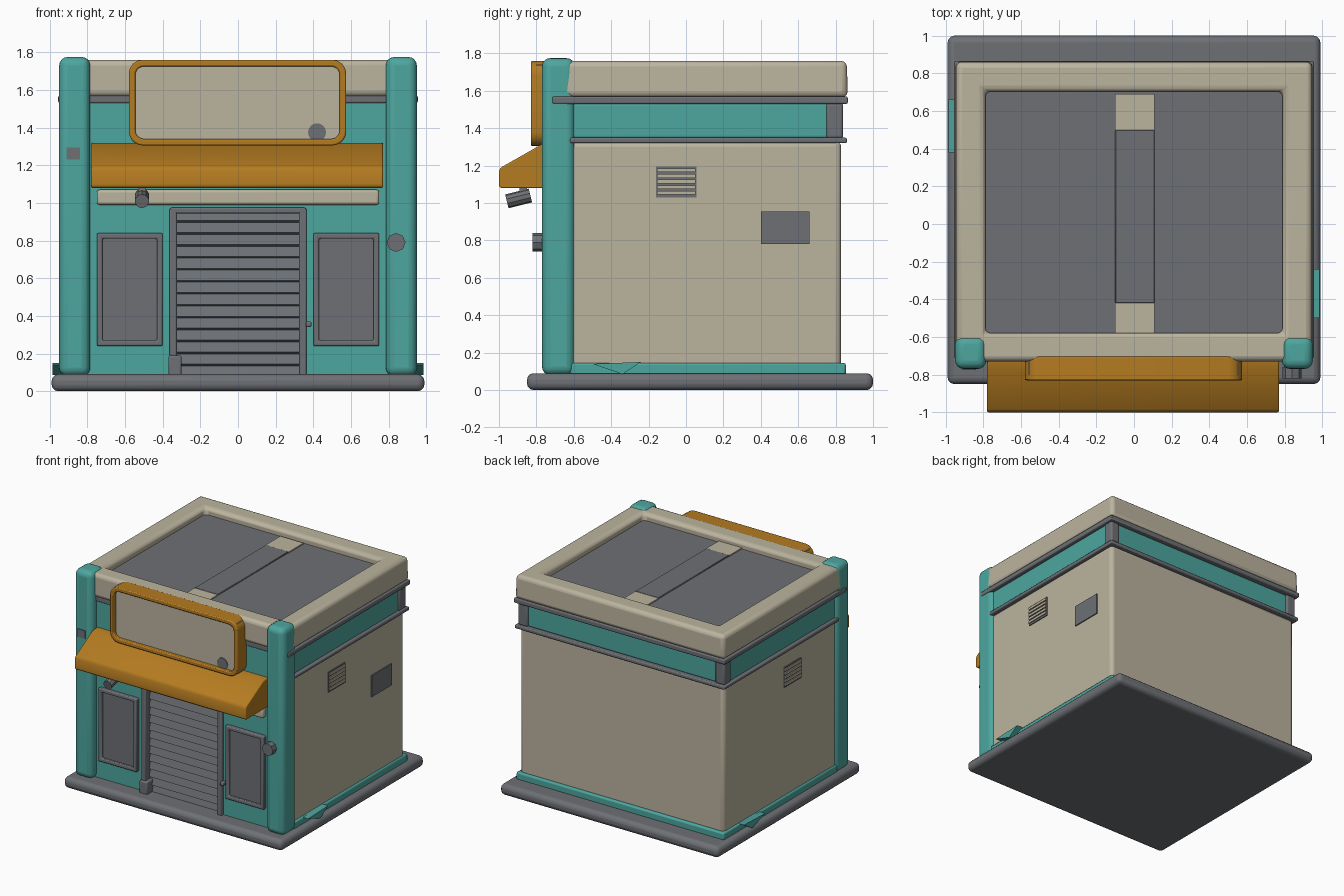
import bpy, bmesh, math
from mathutils import Vector

if "Cube" in bpy.data.objects:
    bpy.data.objects.remove(bpy.data.objects["Cube"])


def mat(name, r, g, b):
    m = bpy.data.materials.new(name)
    m.diffuse_color = (r, g, b, 1)
    m.use_nodes = True
    m.node_tree.nodes["Principled BSDF"].inputs["Base Color"].default_value = m.diffuse_color
    return m


TEAL = mat("teal", 0.075, 0.38, 0.345)
CREAM = mat("cream", 0.50, 0.455, 0.345)
ORANGE = mat("orange", 0.46, 0.20, 0.015)
GREY = mat("grey", 0.155, 0.163, 0.178)


def finish(name, bm, m, bevel=0, seg=3):
    bmesh.ops.recalc_face_normals(bm, faces=bm.faces)
    me = bpy.data.meshes.new(name)
    bm.to_mesh(me)
    bm.free()
    me.materials.append(m)
    o = bpy.data.objects.new(name, me)
    bpy.context.collection.objects.link(o)
    if bevel:
        b = o.modifiers.new("bevel", 'BEVEL')
        b.width, b.segments, b.limit_method = bevel, seg, 'ANGLE'
        bpy.ops.object.select_all(action='DESELECT')
        o.select_set(True)
        bpy.context.view_layer.objects.active = o
        bpy.ops.object.shade_smooth_by_angle(angle=math.radians(40))
    return o


def box(name, x, y, z, m, bevel=0, seg=3):
    bm = bmesh.new()
    bmesh.ops.create_cube(bm, size=1)
    for v in bm.verts:
        v.co = [r[0] + (c + 0.5) * (r[1] - r[0]) for c, r in zip(v.co, (x, y, z))]
    return finish(name, bm, m, bevel, seg)


def prism(name, pts, x0, x1, m, bevel=0):
    """Side profile in (y, z) extruded along x."""
    bm = bmesh.new()
    f = bm.faces.new([bm.verts.new((x0, y, z)) for y, z in pts])
    r = bmesh.ops.extrude_face_region(bm, geom=[f])
    vs = [e for e in r["geom"] if isinstance(e, bmesh.types.BMVert)]
    bmesh.ops.translate(bm, verts=vs, vec=(x1 - x0, 0, 0))
    return finish(name, bm, m, bevel)


def ring(name, loops, m, bevel=0, seg=3):
    """Closed frame swept through a list of equal point loops."""
    bm = bmesh.new()
    rows = [[bm.verts.new(p) for p in lp] for lp in loops]
    n = len(rows[0])
    for i, a in enumerate(rows):
        b = rows[(i + 1) % len(rows)]
        for j in range(n):
            k = (j + 1) % n
            bm.faces.new((a[j], a[k], b[k], b[j]))
    return finish(name, bm, m, bevel, seg)


def rect(x0, x1, y0, y1, z):
    return [(x0, y0, z), (x1, y0, z), (x1, y1, z), (x0, y1, z)]


def front_rect(x0, x1, z0, z1, y, r=0.0, seg=5):
    """Rectangle facing the front, with optional rounded corners."""
    if not r:
        return [(x0, y, z0), (x1, y, z0), (x1, y, z1), (x0, y, z1)]
    pts = []
    corners = ((x1 - r, z1 - r), (x0 + r, z1 - r), (x0 + r, z0 + r), (x1 - r, z0 + r))
    for q, (cx, cz) in enumerate(corners):
        for i in range(seg + 1):
            a = math.pi / 2 * (q + i / seg)
            pts.append((cx + r * math.cos(a), y, cz + r * math.sin(a)))
    return pts


def cylinder(name, centre, radius, depth, m, direction=(0, 1, 0), n=16):
    bm = bmesh.new()
    bmesh.ops.create_cone(bm, cap_ends=True, segments=n, radius1=radius, radius2=radius, depth=depth)
    o = finish(name, bm, m)
    o.rotation_euler = Vector(direction).to_track_quat('Z', 'Y').to_euler()
    o.location = centre
    return o


# Base slab, wall block and skirting
box("base_slab", (-0.99, 0.99), (-0.85, 1.0), (0, 0.09), GREY, 0.035)
box("walls", (-0.925, 0.925), (-0.64, 0.83), (0.08, 1.33), CREAM, 0.03)
box("skirting", (-0.94, 0.94), (-0.62, 0.855), (0.08, 0.145), TEAL, 0.012, 2)

# Cornice: two ledges with a recessed band and corner caps
box("lower_ledge", (-0.95, 0.95), (-0.62, 0.86), (1.32, 1.35), GREY, 0.008, 2)
box("cornice_band", (-0.925, 0.925), (-0.66, 0.825), (1.34, 1.54), TEAL, 0.02)
box("upper_ledge", (-0.955, 0.955), (-0.715, 0.865), (1.53, 1.57), GREY, 0.008, 2)
for s, side in ((-1, "left"), (1, "right")):
    box("cornice_corner_" + side, sorted((s * 0.85, s * 0.935)), (0.75, 0.84), (1.345, 1.535), GREY, 0.015)

# Roof parapet and sunken deck
ring("parapet", [rect(-0.95, 0.95, -0.73, 0.865, 1.565), rect(-0.945, 0.945, -0.73, 0.86, 1.76),
                 rect(-0.79, 0.79, -0.58, 0.705, 1.76), rect(-0.79, 0.79, -0.58, 0.705, 1.565)],
     CREAM, 0.03)
box("roof_deck", (-0.83, 0.83), (-0.62, 0.75), (1.56, 1.70), GREY)
box("roof_strip", (-0.10, 0.11), (-0.42, 0.50), (1.70, 1.712), GREY, 0.004, 1)
box("roof_strip_front_end", (-0.10, 0.11), (-0.58, -0.42), (1.70, 1.71), CREAM)
box("roof_strip_back_end", (-0.10, 0.11), (0.50, 0.69), (1.70, 1.71), CREAM)

# Front facade around the doorway
box("facade_top", (-0.82, 0.82), (-0.71, -0.63), (0.97, 1.54), TEAL)
for s, side in ((-1, "left"), (1, "right")):
    xs = lambda a, b: sorted((s * a, s * b))
    box("facade_" + side, xs(0.345, 0.82), (-0.71, -0.63), (0.08, 0.98), TEAL)
    box("corner_column_" + side, xs(0.785, 0.95), (-0.77, -0.595), (0.08, 1.775), TEAL, 0.045, 4)
    # Framed window
    a, b = xs(0.40, 0.75)
    ring("window_frame_" + side,
         [front_rect(a, b, 0.24, 0.84, -0.70), front_rect(a, b, 0.24, 0.84, -0.74),
          front_rect(a + 0.03, b - 0.03, 0.27, 0.81, -0.74), front_rect(a + 0.03, b - 0.03, 0.27, 0.81, -0.70)],
         GREY, 0.008, 2)
    box("window_pane_" + side, (a + 0.02, b - 0.02), (-0.718, -0.70), (0.26, 0.82), GREY)
    # Door post
    box("door_post_" + side, xs(0.325, 0.365), (-0.735, -0.64), (0.08, 0.97), GREY, 0.008, 2)
    # Side wall vent with slats
    box("vent_back_" + side, xs(0.92, 0.933), (-0.16, 0.055), (1.03, 1.195), GREY)
    for i in range(5):
        z = 1.045 + i * 0.03
        box(f"vent_slat_{side}_{i}", xs(0.925, 0.942), (-0.155, 0.05), (z, z + 0.02), CREAM)
box("door_foot", (-0.37, -0.30), (-0.75, -0.64), (0.08, 0.19), GREY, 0.01, 2)
box("door_head", (-0.36, 0.36), (-0.735, -0.64), (0.945, 0.975), GREY, 0.008, 2)
box("door_handle", (0.36, 0.39), (-0.75, -0.70), (0.34, 0.37), GREY, 0.008, 2)

# Roller shutter with a saw-tooth profile
prof = [(-0.63, 0.97), (-0.63, 0.08)]
n = 14
for i in range(n):
    z = 0.08 + i * 0.89 / n
    prof += [(-0.685, z), (-0.668, z + 0.85 * 0.89 / n)]
prism("roller_shutter", prof, -0.34, 0.34, GREY)

# Cream beam, awning and sign
box("lintel_beam", (-0.75, 0.75), (-0.75, -0.69), (0.99, 1.07), CREAM, 0.015)
prism("awning", [(-0.70, 1.32), (-0.77, 1.315), (-0.99, 1.19), (-1.0, 1.17), (-1.0, 1.09),
                 (-0.99, 1.08), (-0.70, 1.08)], -0.78, 0.77, ORANGE, 0.008)
S = (-0.58, 0.575, 1.305, 1.76)
inn = (-0.545, 0.54, 1.34, 1.725)
ring("sign_frame", [front_rect(*S, -0.70, 0.075), front_rect(*S, -0.83, 0.075),
                    front_rect(*inn, -0.83, 0.045), front_rect(*inn, -0.70, 0.045)], ORANGE, 0.008, 2)
box("sign_panel", (-0.56, 0.555), (-0.80, -0.72), (1.325, 1.74), CREAM)
cylinder("sign_spot", (0.42, -0.801, 1.375), 0.048, 0.008, GREY)

# Small fittings: lamp under awning, knob, plates
cylinder("lamp_head", (-0.51, -0.895, 1.025), 0.038, 0.13, GREY, (0, 1, 0.25), 10)
box("lamp_stem", (-0.53, -0.49), (-0.89, -0.85), (1.03, 1.09), GREY)
cylinder("column_knob", (0.84, -0.79, 0.79), 0.05, 0.06, GREY, (0, 1, 0), 8)
box("column_plate", (-0.91, -0.84), (-0.776, -0.765), (1.23, 1.295), GREY)
box("side_wall_plate", (0.92, 0.934), (0.40, 0.66), (0.78, 0.955), GREY)

# Teal wedges lying beside the skirting
for s, y0, y1, side in ((1, -0.50, -0.24, "right"), (-1, 0.38, 0.66, "left")):
    prism("skirting_wedge_" + side, [(y0, 0.14), (y1, 0.15), ((y0 + y1) / 2 + 0.03, 0.085)],
          s * 0.93, s * 0.985, TEAL)
